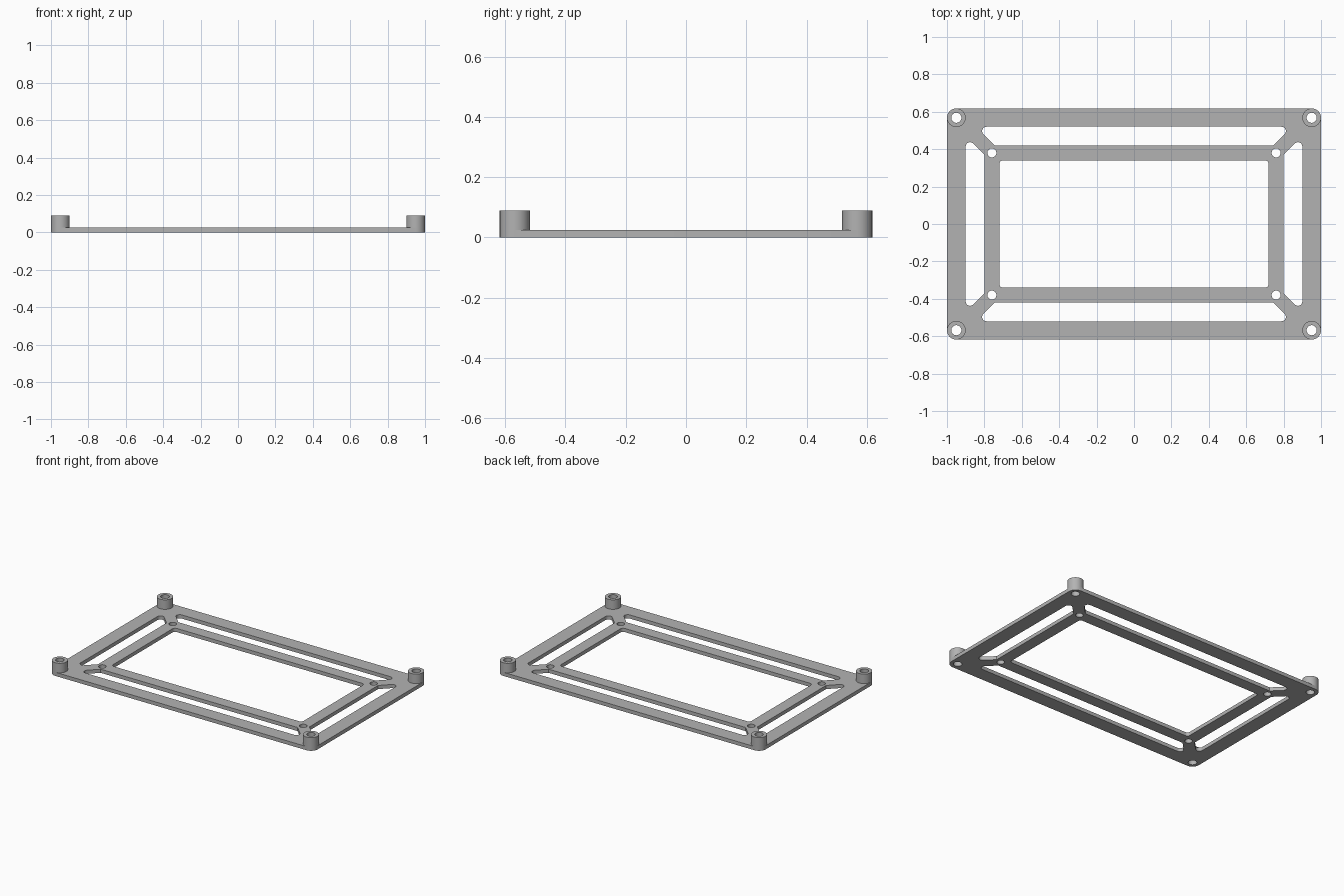
import bpy, bmesh
from math import cos, sin, tan, pi, radians
from mathutils import Vector

if "Cube" in bpy.data.objects:
    bpy.data.objects.remove(bpy.data.objects["Cube"])

THICK, POST_TOP = 0.025, 0.09
HALF_X, HALF_Y, CORNER = 1.0, 0.618, 0.05
POST_X, POST_Y = HALF_X - CORNER, HALF_Y - CORNER

grey = bpy.data.materials.new("grey plastic")
grey.use_nodes = True
colour = (0.45, 0.45, 0.45, 1)
grey.diffuse_color = colour
grey.node_tree.nodes["Principled BSDF"].inputs["Base Color"].default_value = colour


def circle(x, y, r, n=32):
    return [(x + r * cos(2 * pi * i / n), y + r * sin(2 * pi * i / n)) for i in range(n)]


def filleted(corners, steps=8):
    """Outline from (x, y, radius) corners, rounding each one."""
    out = []
    for i, (x, y, r) in enumerate(corners):
        p = Vector((x, y))
        if r == 0:
            out.append(p)
            continue
        a = (Vector(corners[i - 1][:2]) - p).normalized()
        b = (Vector(corners[(i + 1) % len(corners)][:2]) - p).normalized()
        half = a.angle(b) / 2
        centre = p + (a + b).normalized() * (r / sin(half))
        start = p + a * (r / tan(half)) - centre
        end = p + b * (r / tan(half)) - centre
        sweep = pi - 2 * half
        for k in range(steps + 1):
            t = k / steps
            out.append(centre + (start * sin((1 - t) * sweep) + end * sin(t * sweep)) / sin(sweep))
    return out


def rectangle(hx, hy, r):
    return filleted([(-hx, -hy, r), (hx, -hy, r), (hx, hy, r), (-hx, hy, r)])


def slab(name, outlines, z0, z1):
    """Extrude an outline with holes into a solid mesh."""
    curve = bpy.data.curves.new(name, 'CURVE')
    curve.dimensions, curve.fill_mode = '2D', 'BOTH'
    curve.extrude = (z1 - z0) / 2
    for outline in outlines:
        spline = curve.splines.new('POLY')
        spline.points.add(len(outline) - 1)
        for point, (x, y) in zip(spline.points, outline):
            point.co = (x, y, 0, 1)
        spline.use_cyclic_u = True
    temp = bpy.data.objects.new(name + " outline", curve)
    mesh = bpy.data.meshes.new_from_object(temp)
    bpy.data.objects.remove(temp)
    bm = bmesh.new()
    bm.from_mesh(mesh)
    bmesh.ops.remove_doubles(bm, verts=bm.verts, dist=1e-5)
    bmesh.ops.translate(bm, verts=bm.verts, vec=(0, 0, (z0 + z1) / 2))
    bmesh.ops.recalc_face_normals(bm, faces=bm.faces)
    bm.to_mesh(mesh)
    bm.free()
    mesh.materials.clear()
    mesh.materials.append(grey)
    obj = bpy.data.objects.new(name, mesh)
    bpy.context.collection.objects.link(obj)
    bpy.ops.object.select_all(action='DESELECT')
    obj.select_set(True)
    bpy.context.view_layer.objects.active = obj
    bpy.ops.object.shade_smooth_by_angle(angle=radians(30))
    return obj


# Base plate: outer outline, central window, four slots and eight holes
outlines = [rectangle(HALF_X, HALF_Y, CORNER), rectangle(0.72, 0.34, 0.02)]
for s in (-1, 1):
    outlines.append(filleted([(-0.745, s * 0.42, 0), (0.745, s * 0.42, 0),
                              (0.845, s * 0.52, 0.023), (-0.845, s * 0.52, 0.023)]))
    outlines.append(filleted([(s * 0.8, -0.37, 0), (s * 0.8, 0.37, 0),
                              (s * 0.9, 0.47, 0.023), (s * 0.9, -0.47, 0.023)]))
    for t in (-1, 1):
        outlines.append(circle(s * 0.76, t * 0.38, 0.024))
        outlines.append(circle(s * POST_X, t * POST_Y, 0.027))
slab("base_plate", outlines, 0, THICK)

# Hollow corner posts
for side, s in (("right", -1), ("left", 1)):
    for end, t in (("front", -1), ("back", 1)):
        x, y = s * POST_X, t * POST_Y
        slab(f"{end}_{side}_post", [circle(x, y, CORNER), circle(x, y, 0.027)], THICK, POST_TOP)
